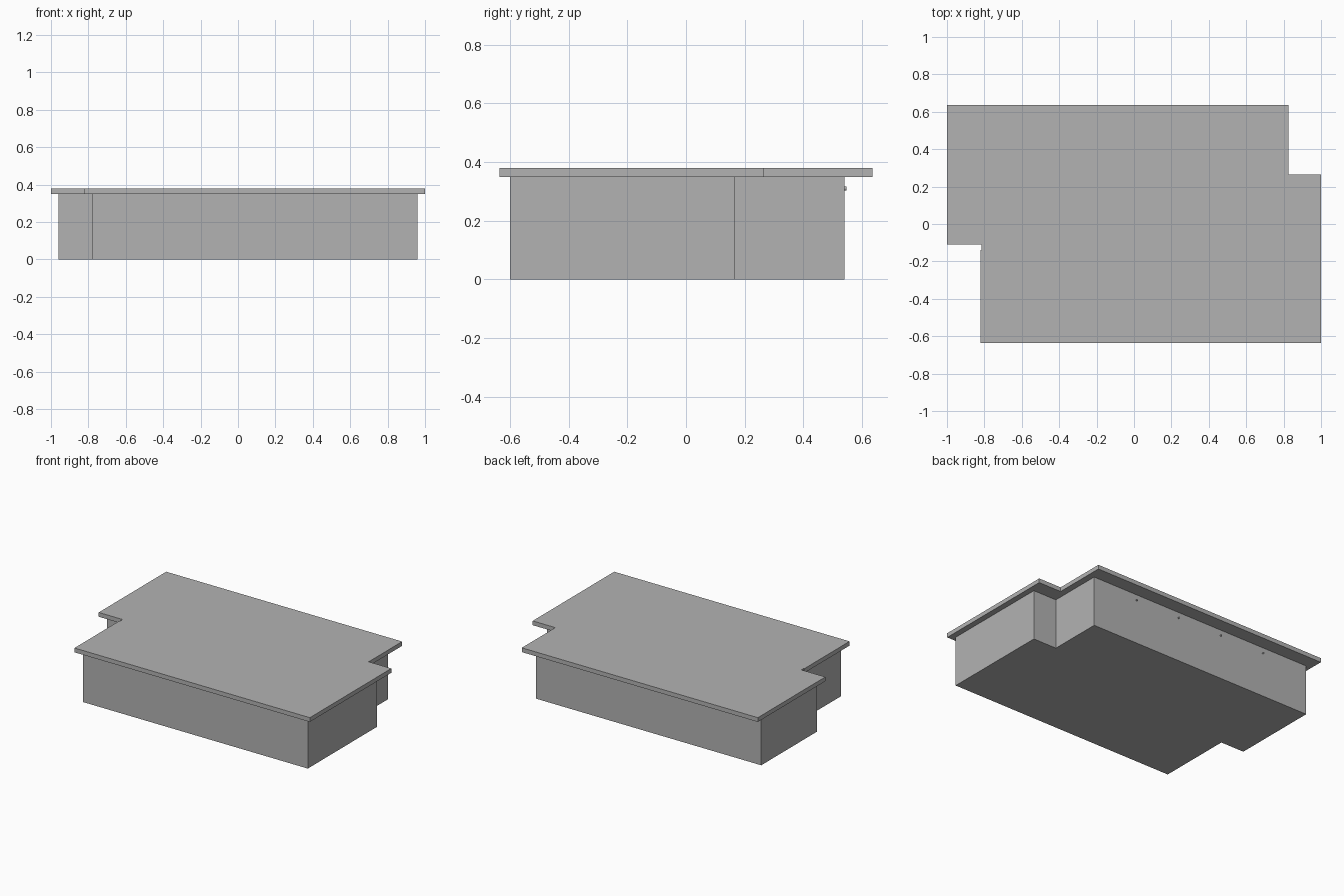
import bpy, bmesh, math
from mathutils import Matrix, Vector

if "Cube" in bpy.data.objects:
    bpy.data.objects.remove(bpy.data.objects["Cube"])

grey = bpy.data.materials.new("plain_grey")
grey.diffuse_color = (0.45, 0.45, 0.45, 1)
grey.use_nodes = True
grey.node_tree.nodes["Principled BSDF"].inputs["Base Color"].default_value = grey.diffuse_color

T = 0.012        # wall thickness
WALL_TOP = 0.35
ROOF_TOP = 0.38
MODULE = 0.116   # cladding panel width


def finish(bm, name):
    bmesh.ops.recalc_face_normals(bm, faces=bm.faces)
    mesh = bpy.data.meshes.new(name)
    bm.to_mesh(mesh)
    bm.free()
    mesh.materials.append(grey)
    obj = bpy.data.objects.new(name, mesh)
    bpy.context.collection.objects.link(obj)
    return obj


def add_box(bm, lo, hi):
    lo, hi = Vector(lo), Vector(hi)
    m = Matrix.Translation((lo + hi) / 2) @ Matrix.Diagonal((*(hi - lo), 1))
    bmesh.ops.create_cube(bm, size=1, matrix=m)


def slab(name, outline, z0, z1):
    bm = bmesh.new()
    face = bm.faces.new([bm.verts.new((x, y, z0)) for x, y in outline])
    ext = bmesh.ops.extrude_face_region(bm, geom=[face], use_keep_orig=True)
    top = [v for v in ext["geom"] if isinstance(v, bmesh.types.BMVert)]
    bmesh.ops.translate(bm, verts=top, vec=(0, 0, z1 - z0))
    return finish(bm, name)


def panel_wall(name, axis, start, end, outer, side):
    """Wall of flush panels in two rows; side is its outward direction."""
    bm = bmesh.new()
    n = max(1, round((end - start) / MODULE))
    a, b = sorted((outer, outer - side * T))
    for i in range(n):
        p = start + (end - start) * i / n
        q = start + (end - start) * (i + 1) / n
        for z0, z1 in ((0, WALL_TOP / 2), (WALL_TOP / 2, WALL_TOP)):
            if axis == "x":
                add_box(bm, (p, a, z0), (q, b, z1))
            else:
                add_box(bm, (a, p, z0), (b, q, z1))
    return finish(bm, name)


# Overhanging flat roof with two notched corners
slab("flat_roof", [(-1, 0.635), (-1, -0.11), (-0.815, -0.11), (-0.815, -0.14),
                   (-0.82, -0.14), (-0.82, -0.635), (1, -0.635), (1, 0.265),
                   (0.825, 0.265), (0.825, 0.635)], WALL_TOP, ROOF_TOP)

# Floor fitted within the walls
slab("floor", [(-0.95, 0.53), (-0.95, -0.065), (-0.77, -0.065), (-0.77, -0.59),
               (0.95, -0.59), (0.95, 0.155), (0.77, 0.155), (0.77, 0.53)], 0, 0.01)

# Walls along x run full length
panel_wall("front_wall", "x", -0.78, 0.96, -0.60, -1)
panel_wall("back_wall", "x", -0.96, 0.78, 0.54, 1)
panel_wall("right_step_wall", "x", 0.78 - T, 0.96, 0.165, 1)
panel_wall("left_step_wall", "x", -0.96, -0.78 + T, -0.075, -1)

# Walls along y sit between them
panel_wall("right_wall", "y", -0.60 + T, 0.165 - T, 0.96, 1)
panel_wall("right_rear_wall", "y", 0.165, 0.54 - T, 0.78, 1)
panel_wall("left_wall", "y", -0.075 + T, 0.54 - T, -0.96, -1)
panel_wall("left_front_wall", "y", -0.60 + T, -0.075, -0.78, -1)

# Small round outlets high on the back wall
for i in range(4):
    bm = bmesh.new()
    m = Matrix.Translation((0.433 - 0.346 * i, 0.542, 0.31)) @ Matrix.Rotation(math.pi / 2, 4, "X")
    bmesh.ops.create_cone(bm, cap_ends=True, segments=12, radius1=0.006,
                          radius2=0.006, depth=0.01, matrix=m)
    finish(bm, f"wall_outlet_{i + 1}")
